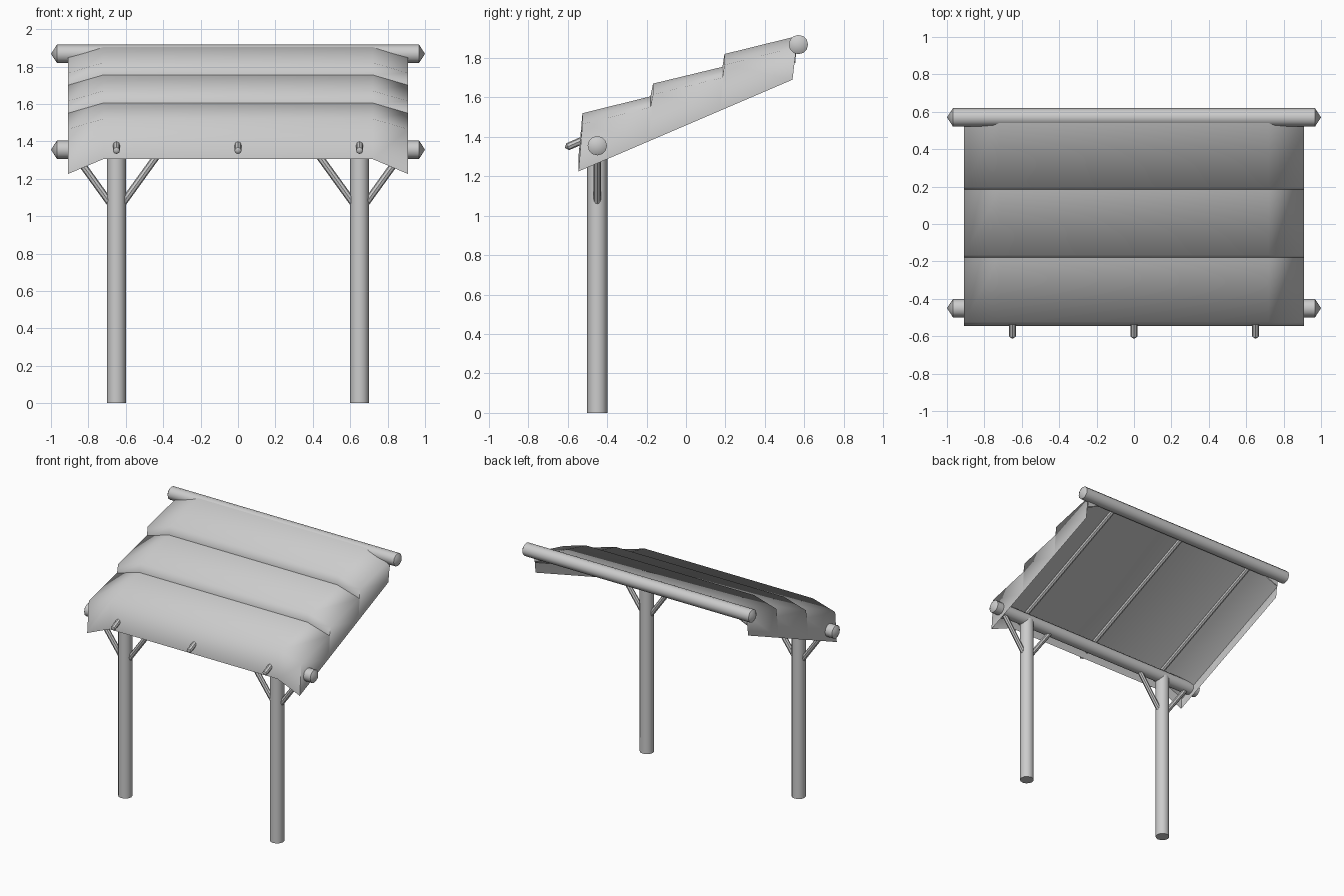
import bpy, bmesh, math
from mathutils import Vector, Matrix

cube = bpy.data.objects.get("Cube")
if cube:
    bpy.data.objects.remove(cube)

GREY = (0.6, 0.6, 0.6, 1)
mat = bpy.data.materials.new("light_grey")
mat.use_nodes = True
mat.diffuse_color = GREY
mat.node_tree.nodes["Principled BSDF"].inputs["Base Color"].default_value = GREY


def finish(name, bm, sharp=1.0, always_sharp=()):
    """Turn a bmesh into a smooth object with sharp edges kept."""
    for f in bm.faces:
        f.smooth = True
    for e in bm.edges:
        if e in always_sharp or (len(e.link_faces) == 2 and e.calc_face_angle(0) > sharp):
            e.smooth = False
    mesh = bpy.data.meshes.new(name)
    bm.to_mesh(mesh)
    bm.free()
    mesh.materials.append(mat)
    obj = bpy.data.objects.new(name, mesh)
    bpy.context.collection.objects.link(obj)
    return obj


def pole(name, start, end, radius, sides=12, tip_start=0, tip_end=0):
    """Round pole between two points, with optional pointed ends."""
    start, end = Vector(start), Vector(end)
    axis = end - start
    turn = axis.to_track_quat('Z', 'Y').to_matrix().to_4x4()
    bm = bmesh.new()
    bmesh.ops.create_cone(bm, cap_ends=True, segments=sides, radius1=radius, radius2=radius,
                          depth=axis.length, matrix=Matrix.Translation((start + end) / 2) @ turn)
    caps = [f for f in bm.faces if len(f.verts) > 4]
    for cap in caps:
        at_end = (cap.calc_center_median() - end).length < (cap.calc_center_median() - start).length
        tip = tip_end if at_end else tip_start
        if tip:
            point = cap.calc_center_median() + cap.normal * tip
            bmesh.ops.poke(bm, faces=[cap])["verts"][0].co = point
    return finish(name, bm, 0.7)


# Roof shell: stations run front to back as (y, z), columns run left to right
EDGE, FLAT = 0.91, 0.72
COLUMNS = (-EDGE, -FLAT, FLAT, EDGE)
ROWS = [(-0.525, 1.52), (-0.18, 1.605), (-0.167, 1.67),
        (0.185, 1.755), (0.195, 1.82), (0.56, 1.91)]
SKIRT_FRONT, SKIRT_BACK = Vector((-0.545, 1.225)), Vector((0.54, 1.69))


def section(bm, y, z, drop):
    """Row of vertices across the roof, lower at both sides."""
    return [bm.verts.new((x, y, z - (drop if abs(x) == EDGE else 0))) for x in COLUMNS]


def bridge(bm, low, high):
    for j in range(len(low) - 1):
        bm.faces.new((low[j], low[j + 1], high[j + 1], high[j]))


bm = bmesh.new()
valance = section(bm, -0.545, 1.305, 0.08)
stations = []
for y, z in ROWS:
    t = (y - ROWS[0][0]) / (ROWS[-1][0] - ROWS[0][0])
    low = SKIRT_FRONT.lerp(SKIRT_BACK, t)
    left, right = (bm.verts.new((s * EDGE, low.x, low.y)) for s in (-1, 1))
    stations.append([left] + section(bm, y, z, 0.055) + [right])
bridge(bm, valance, stations[0][1:-1])
for a, b in zip(stations, stations[1:]):
    bridge(bm, a, b)
bridge(bm, stations[-1][1:-1], section(bm, 0.555, 1.855, 0.075))
creases = {bm.edges.get((st[j], st[j + 1])) for st in (stations[1], stations[3]) for j in range(1, 4)}
bmesh.ops.remove_doubles(bm, verts=[valance[0], valance[-1], stations[0][0], stations[0][-1]], dist=0.001)
finish("roof_shell", bm, math.radians(78), creases)

# Ceiling inside the shell
bm = bmesh.new()
bridge(bm, section(bm, 0.555, 1.855, 0.08), section(bm, -0.535, 1.385, 0.08))
finish("ceiling", bm)

# Horizontal beams with pointed ends
for name, y, z in (("front_beam", -0.45, 1.355), ("back_beam", 0.57, 1.868)):
    pole(name, (-0.968, y, z), (0.968, y, z), 0.049, tip_start=0.032, tip_end=0.032)

# Rafters under the roof
for name, x in (("right_rafter", -0.65), ("middle_rafter", 0), ("left_rafter", 0.65)):
    pole(name, (x, -0.6, 1.35), (x, 0.57, 1.862), 0.019, 8, tip_start=0.016)

# Posts and their diagonal braces
for side, s in (("right", -1), ("left", 1)):
    x = s * 0.65
    pole(side + "_post", (x, -0.45, 0), (x, -0.45, 1.35), 0.051)
    for place, d in (("outer", s), ("inner", -s)):
        pole(f"{side}_{place}_brace", (x + d * 0.02, -0.45, 1.05), (x + d * 0.24, -0.45, 1.355), 0.019, 8)
